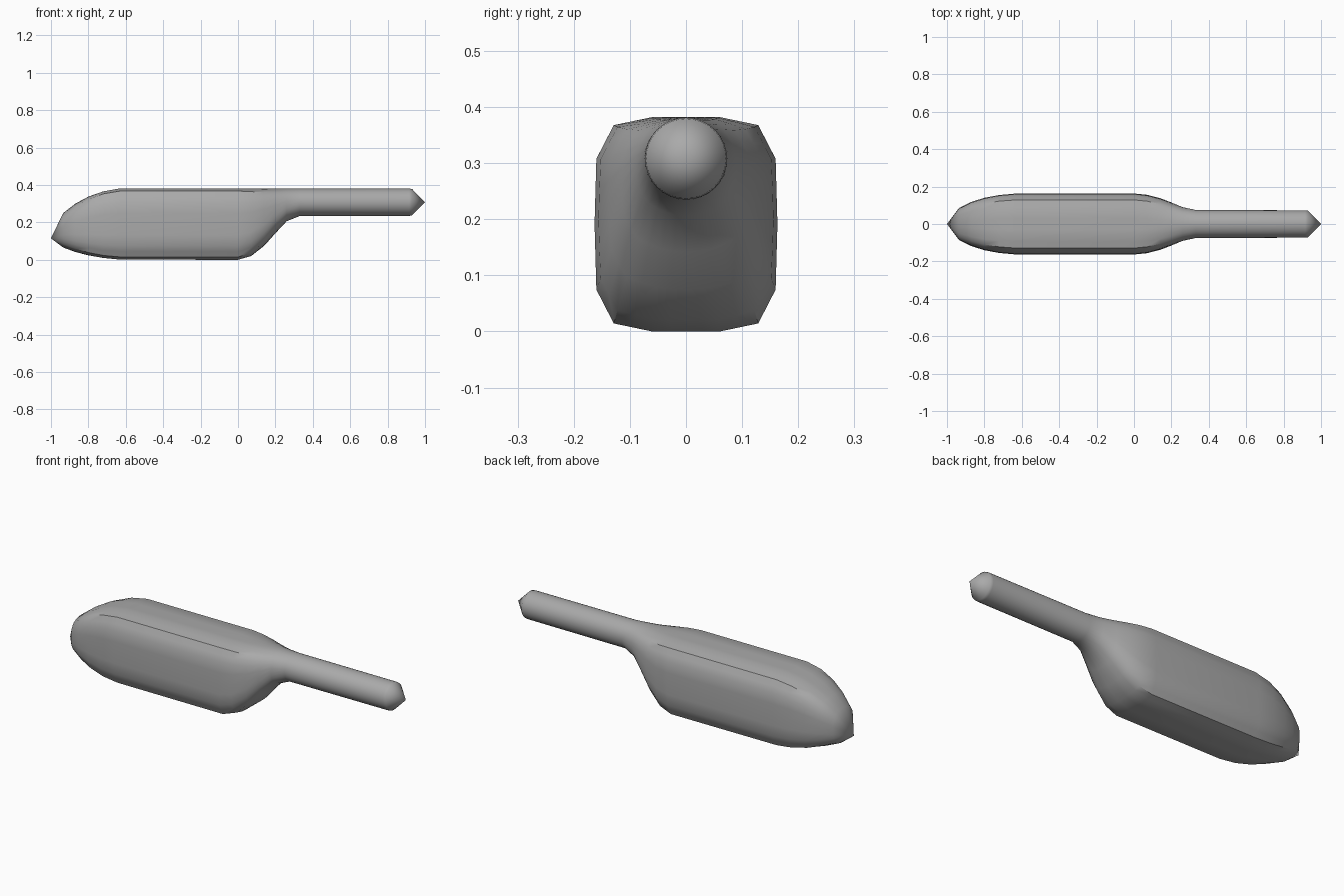
import bpy, bmesh, math

cube = bpy.data.objects.get("Cube")
if cube:
    bpy.data.objects.remove(cube, do_unlink=True)

grey = bpy.data.materials.new("plain grey")
grey.use_nodes = True
grey.diffuse_color = (0.4, 0.4, 0.4, 1)
grey.node_tree.nodes["Principled BSDF"].inputs["Base Color"].default_value = (0.4, 0.4, 0.4, 1)

# One quarter of the boxy section, from the top centre to the side
QUARTER = [(0, 1), (0.37, 1), (0.79, 0.925), (0.98, 0.61), (1, 0)]
SIDES = 32


def boxy(i):
    """Point i of the unit boxy section, mirrored into all four quarters."""
    q, k = divmod(i % SIDES, SIDES // 4)
    if q % 2:
        k = SIDES // 4 - k
    a, b = QUARTER[k // 2], QUARTER[min(k // 2 + 1, 4)]
    t = (k % 2) / 2
    y, z = a[0] + (b[0] - a[0]) * t, a[1] + (b[1] - a[1]) * t
    return (y if q < 2 else -y), (z if q in (0, 3) else -z)


def section(bm, x, low, high, half_width, roundness):
    ring = []
    for i in range(SIDES):
        angle = 2 * math.pi * i / SIDES
        by, bz = boxy(i)
        y = by + (math.sin(angle) - by) * roundness
        z = bz + (math.cos(angle) - bz) * roundness
        ring.append(bm.verts.new((x, y * half_width, (low + high) / 2 + z * (high - low) / 2)))
    return ring


# Stations along the length: x, bottom, top, half width, roundness
STATIONS = [
    (-0.935, 0.066, 0.25, 0.086, 0.6),
    (-0.87, 0.042, 0.3, 0.118, 0.3),
    (-0.8, 0.024, 0.338, 0.14, 0.1),
    (-0.72, 0.01, 0.366, 0.155, 0),
    (-0.63, 0.001, 0.382, 0.163, 0),
    (0, 0, 0.382, 0.163, 0),
    (0.07, 0.02, 0.382, 0.156, 0.1),
    (0.14, 0.075, 0.382, 0.138, 0.3),
    (0.2, 0.142, 0.382, 0.115, 0.55),
    (0.26, 0.206, 0.382, 0.09, 0.8),
    (0.33, 0.234, 0.381, 0.075, 1),
    (0.915, 0.235, 0.381, 0.073, 1),
    (0.93, 0.237, 0.379, 0.071, 1),
]

# Bulb flowing into the round handle, closed by a pointed end each side
bm = bmesh.new()
rings = [section(bm, *s) for s in STATIONS]
nose = bm.verts.new((-1, 0, 0.115))
tail = bm.verts.new((1, 0, 0.308))
for i in range(SIDES):
    j = (i + 1) % SIDES
    for a, b in zip(rings, rings[1:]):
        bm.faces.new((a[i], a[j], b[j], b[i]))
    bm.faces.new((nose, rings[0][j], rings[0][i]))
    bm.faces.new((tail, rings[-1][i], rings[-1][j]))
bmesh.ops.recalc_face_normals(bm, faces=bm.faces)
mesh = bpy.data.meshes.new("bulb_and_handle")
bm.to_mesh(mesh)
bm.free()
mesh.materials.append(grey)
body = bpy.data.objects.new("bulb_and_handle", mesh)
bpy.context.collection.objects.link(body)

bpy.ops.object.select_all(action="DESELECT")
body.select_set(True)
bpy.context.view_layer.objects.active = body
bpy.ops.object.shade_smooth_by_angle(angle=math.radians(40))
